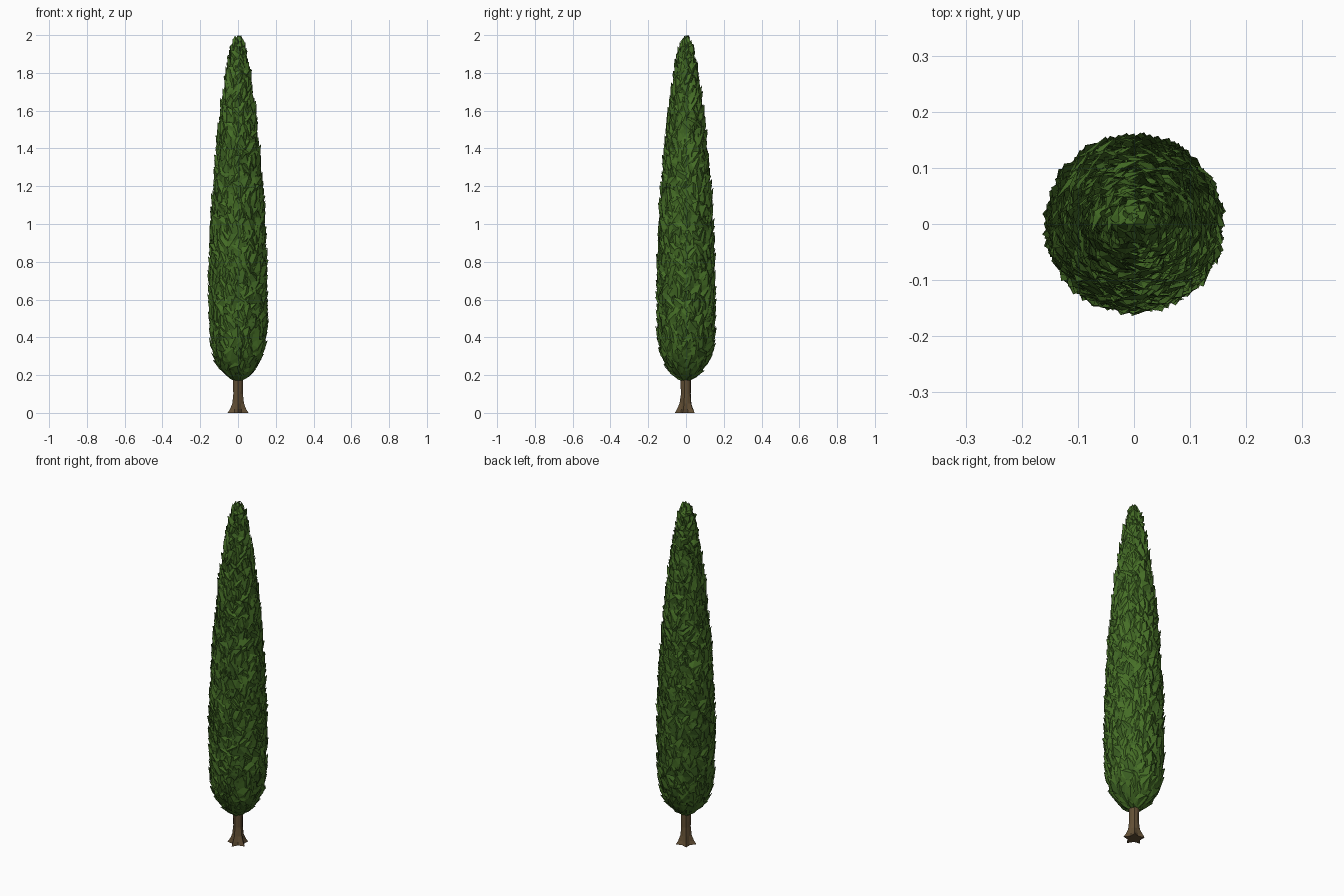
import bpy, math, random

if "Cube" in bpy.data.objects:
    bpy.data.objects.remove(bpy.data.objects["Cube"])

random.seed(7)


def material(name, rgb):
    m = bpy.data.materials.new(name)
    m.diffuse_color = (*rgb, 1)
    m.use_nodes = True
    m.node_tree.nodes["Principled BSDF"].inputs["Base Color"].default_value = m.diffuse_color
    return m


LEAF = material("leaf green", (0.062, 0.160, 0.020))
LEAF_DARK = material("deep leaf green", (0.050, 0.130, 0.018))
BARK = material("bark brown", (0.125, 0.080, 0.036))


def make_object(name, verts, faces, mats):
    mesh = bpy.data.meshes.new(name)
    mesh.from_pydata(verts, [], faces)
    for m in mats:
        mesh.materials.append(m)
    ob = bpy.data.objects.new(name, mesh)
    bpy.context.collection.objects.link(ob)
    return ob


def polar(r, a, z):
    return (r * math.cos(a), r * math.sin(a), z)


def rings_to_faces(rings, sides):
    faces = [tuple(reversed(range(sides)))]
    for i in range(rings - 1):
        for j in range(sides):
            k = (j + 1) % sides
            faces.append((i * sides + j, i * sides + k,
                          (i + 1) * sides + k, (i + 1) * sides + j))
    faces.append(tuple(range((rings - 1) * sides, rings * sides)))
    return faces


# Crown outline: height, radius
PROFILE = [(0.16, 0.018), (0.19, 0.058), (0.24, 0.102), (0.30, 0.130),
           (0.38, 0.146), (0.50, 0.151), (0.70, 0.151), (0.90, 0.146),
           (1.10, 0.136), (1.30, 0.121), (1.50, 0.103), (1.70, 0.077),
           (1.80, 0.063), (1.90, 0.048), (1.96, 0.034), (2.00, 0.008)]


def radius(z):
    z = min(max(z, PROFILE[0][0]), PROFILE[-1][0])
    for (z0, r0), (z1, r1) in zip(PROFILE, PROFILE[1:]):
        if z <= z1:
            return r0 + (r1 - r0) * (z - z0) / (z1 - z0)


# Trunk with star-shaped root flare
SIDES = 10
TRUNK = [(0.0, 0.047, 0.26), (0.02, 0.038, 0.2), (0.05, 0.030, 0.1),
         (0.10, 0.026, 0.04), (0.17, 0.027, 0.04), (0.40, 0.02, 0.0)]
verts = []
for z, r, star in TRUNK:
    for j in range(SIDES):
        f = 1 + star * (1 if j % 2 else -1) + random.uniform(-0.06, 0.06)
        verts.append(polar(r * f, math.tau * (j + 0.5) / SIDES, z))
make_object("trunk", verts, rings_to_faces(len(TRUNK), SIDES), [BARK])

# Solid inner crown, slightly rough
SIDES = 20
heights = [0.165, 0.19, 0.23] + [0.28 + 0.07 * i for i in range(24)] + [1.94, 1.98]
verts = []
for i, z in enumerate(heights):
    for j in range(SIDES):
        r = max(radius(z) - 0.012 + random.uniform(-0.005, 0.005), 0.004)
        verts.append(polar(r, math.tau * (j + 0.5 * (i % 2)) / SIDES, z))
make_object("crown_core", verts, rings_to_faces(len(heights), SIDES), [LEAF_DARK])

# Overlapping folded leaf sprays wrapped around the crown
verts, faces, tones = [], [], []


def add_spray(a, z, size):
    R = max(radius(z), 0.02)
    size *= min(1.0, 0.45 + R / 0.2)
    turn = random.gauss(0, 0.5)
    c, s = math.cos(turn), math.sin(turn)
    w = size * random.uniform(0.28, 0.42)
    lift = random.uniform(-0.005, 0.005)
    tip = random.uniform(0.004, 0.012)
    # across, along, height above the crown outline; last is the fold centre
    outline = [(0, -0.5 * size, -0.014), (w, -0.15 * size, -0.011),
               (0.6 * w, 0.35 * size, -0.003), (0, 0.55 * size, tip),
               (-0.8 * w, 0.25 * size, -0.006), (-w, -0.2 * size, -0.012),
               (0.15 * w, 0, 0.002)]
    n = len(verts)
    for u, v, h in outline:
        u += random.uniform(-0.15, 0.15) * w
        x, y = u * c + v * s, v * c - u * s
        zz = min(max(z + y, 0.165), 1.998)
        r = max(radius(zz) + h + lift, 0.003)
        verts.append(polar(r, a + max(-0.9, min(0.9, x / R)), zz))
    tone = 1 if random.random() < 0.25 else 0
    for i in range(6):
        faces.append((n + i, n + (i + 1) % 6, n + 6))
        tones.append(tone)


area = [radius(0.17 + 1.82 * i / 400) + 0.012 for i in range(401)]
total, COUNT = sum(area), 1150
acc, placed = 0, 0
for i, r in enumerate(area):
    acc += r / total * COUNT
    while placed < acc:
        placed += 1
        add_spray(placed * 2.39996 + random.uniform(-0.2, 0.2),
                  0.17 + 1.82 * i / 400, random.uniform(0.075, 0.115))

# Pointed crown tip
n = len(verts)
verts += [polar(0.036 + 0.006 * (j % 2), math.tau * j / 6, 1.94) for j in range(6)]
verts.append((0.0, 0.0, 2.0))
for j in range(6):
    faces.append((n + j, n + (j + 1) % 6, n + 6))
    tones.append(0)

foliage = make_object("leaf_sprays", verts, faces, [LEAF, LEAF_DARK])
foliage.data.polygons.foreach_set("material_index", tones)
